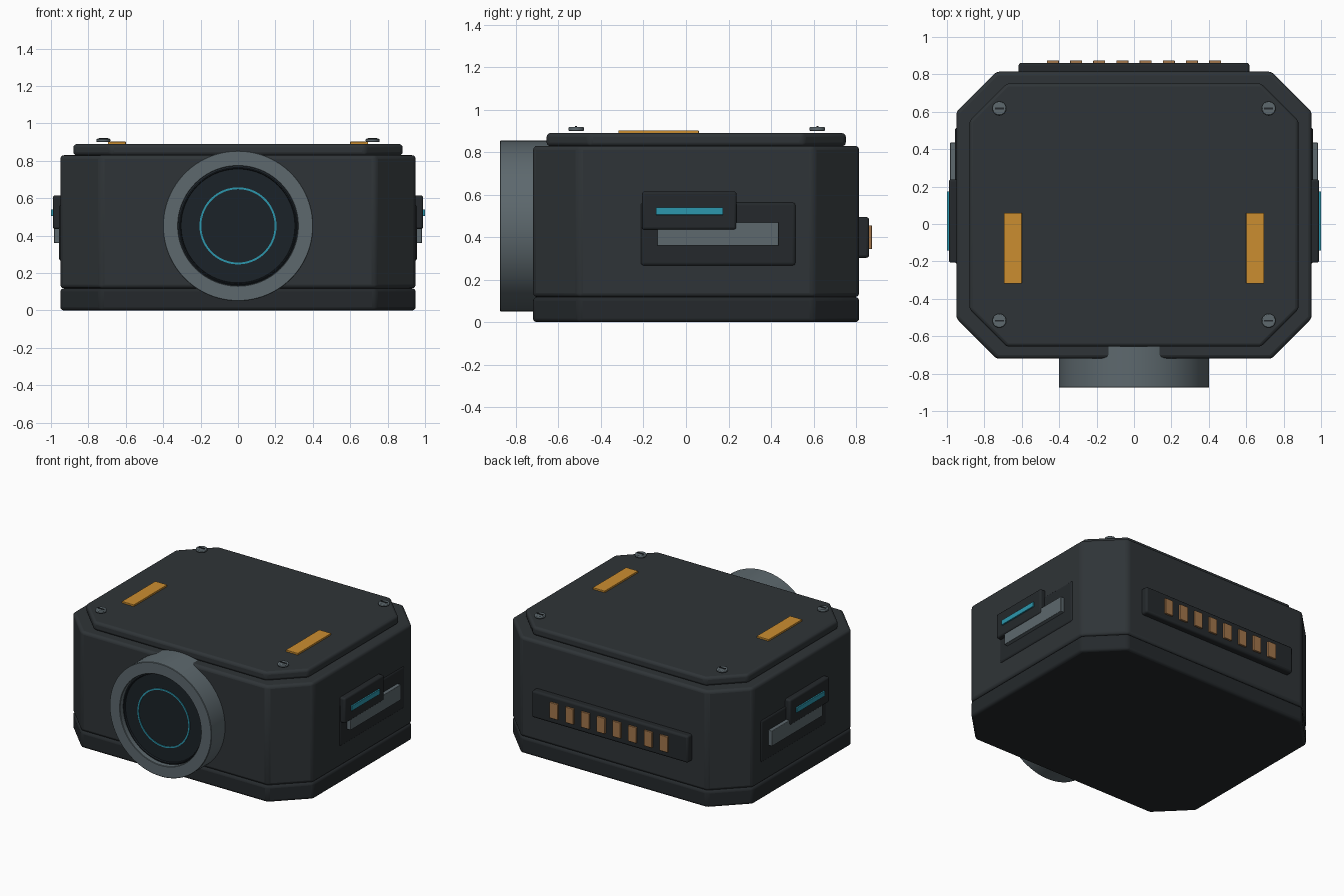
import bpy, bmesh, math
from mathutils import Vector

if "Cube" in bpy.data.objects:
    bpy.data.objects.remove(bpy.data.objects["Cube"])


def material(name, r, g, b):
    m = bpy.data.materials.new(name)
    m.diffuse_color = (r, g, b, 1)
    m.use_nodes = True
    m.node_tree.nodes["Principled BSDF"].inputs["Base Color"].default_value = m.diffuse_color
    return m


SHELL = material("shell", 0.028, 0.034, 0.038)
DARK = material("dark_shell", 0.018, 0.022, 0.025)
GLASS = material("glass", 0.011, 0.016, 0.021)
METAL = material("metal", 0.11, 0.14, 0.155)
TEAL = material("teal", 0.025, 0.31, 0.42)
AMBER = material("amber", 0.6, 0.27, 0.03)
COPPER = material("copper", 0.36, 0.18, 0.07)


def finish(name, bm, mat, bevel=0.0, segments=3):
    bmesh.ops.recalc_face_normals(bm, faces=bm.faces)
    me = bpy.data.meshes.new(name)
    bm.to_mesh(me)
    bm.free()
    me.materials.append(mat)
    ob = bpy.data.objects.new(name, me)
    bpy.context.collection.objects.link(ob)
    if bevel:
        mod = ob.modifiers.new("bevel", 'BEVEL')
        mod.width, mod.segments = bevel, segments
        mod.limit_method, mod.angle_limit = 'ANGLE', math.radians(30)
    bpy.ops.object.select_all(action='DESELECT')
    ob.select_set(True)
    bpy.context.view_layer.objects.active = ob
    bpy.ops.object.shade_smooth_by_angle(angle=math.radians(35))
    return ob


def box(name, x, y, z, mat, bevel=0.0):
    """Box from (min, max) ranges."""
    bm = bmesh.new()
    bmesh.ops.create_cube(bm, size=1)
    for v in bm.verts:
        v.co = Vector([(a + b) / 2 + c * (b - a) for c, (a, b) in zip(v.co, (x, y, z))])
    return finish(name, bm, mat, bevel)


def octagon(name, hx, y0, y1, c, z0, z1, mat, bevel):
    """Rectangular prism with chamfered upright corners."""
    pts = [(hx - c, y0), (hx, y0 + c), (hx, y1 - c), (hx - c, y1)]
    pts += [(-x, y) for x, y in reversed(pts)]
    bm = bmesh.new()
    face = bm.faces.new([bm.verts.new((x, y, z0)) for x, y in pts])
    ext = bmesh.ops.extrude_face_region(bm, geom=[face])
    # keep a bottom cap whichever way the extrude treats the source face
    top = [v for v in ext["geom"] if isinstance(v, bmesh.types.BMVert)]
    bmesh.ops.translate(bm, verts=top, vec=(0, 0, z1 - z0))
    bmesh.ops.holes_fill(bm, edges=[e for e in bm.edges if e.is_boundary])
    return finish(name, bm, mat, bevel)


def lathe(name, profile, mat, closed=False, n=96):
    """Revolve (radius, y) points about the lens axis."""
    bm = bmesh.new()
    vs = [bm.verts.new((r, y, 0.452)) for r, y in profile]
    edges = [bm.edges.new(p) for p in zip(vs, vs[1:])]
    if closed:
        edges.append(bm.edges.new((vs[-1], vs[0])))
    bmesh.ops.spin(bm, geom=vs + edges, cent=(0, 0, 0.452), axis=(0, 1, 0),
                   angle=2 * math.pi, steps=n)
    bmesh.ops.remove_doubles(bm, verts=bm.verts, dist=1e-5)
    return finish(name, bm, mat)


# Housing
octagon("base", 0.95, -0.72, 0.815, 0.215, 0, 0.118, DARK, 0.018)
octagon("body", 0.95, -0.72, 0.815, 0.215, 0.118, 0.83, SHELL, 0.02)
octagon("lid", 0.88, -0.656, 0.752, 0.2, 0.828, 0.89, SHELL, 0.018)

# Lens: barrel, bezel and glass, glowing ring
lathe("lens_barrel", [(0.402, -0.64), (0.402, -0.872), (0.399, -0.875),
                      (0.323, -0.875), (0.32, -0.872), (0.32, -0.64)], METAL, True)
lathe("lens_glass", [(0, -0.70), (0.32, -0.70), (0.32, -0.838), (0.312, -0.846),
                     (0.307, -0.846), (0.304, -0.835), (0, -0.835)], GLASS)
lathe("lens_ring", [(0.196, -0.832), (0.196, -0.84), (0.206, -0.84), (0.206, -0.832)],
      TEAL, True)

# Side latches and lid strips, mirrored left and right
for s, side in ((1, "right"), (-1, "left")):
    def across(a, b):
        return tuple(sorted((s * a, s * b)))
    box(side + "_plate", across(0.92, 0.957), (-0.215, 0.517), (0.265, 0.565), DARK, 0.015)
    box(side + "_slide", across(0.94, 0.984), (-0.135, 0.435), (0.36, 0.47), METAL, 0.004)
    box(side + "_latch", across(0.94, 0.99), (-0.207, 0.238), (0.435, 0.615), DARK, 0.012)
    box(side + "_light", across(0.97, 1.0), (-0.142, 0.175), (0.505, 0.54), TEAL, 0.002)
    box(side + "_strip", across(0.6, 0.695), (-0.318, 0.06), (0.88, 0.902), AMBER, 0.002)
    # Lid screws with driver slots
    for y, end in ((0.618, "back"), (-0.517, "front")):
        bm = bmesh.new()
        bmesh.ops.create_cone(bm, cap_ends=True, segments=32, radius1=0.037,
                              radius2=0.037, depth=0.018)
        bmesh.ops.translate(bm, verts=bm.verts, vec=(s * 0.72, y, 0.909))
        finish(f"{side}_{end}_screw", bm, METAL, 0.005, 2)
        box(f"{side}_{end}_screw_slot", across(0.696, 0.744), (y - 0.005, y + 0.005),
            (0.91, 0.922), DARK)

# Rear connector with contacts
box("connector", (-0.617, 0.617), (0.79, 0.862), (0.303, 0.495), DARK, 0.014)
for i in range(8):
    x = (i - 3.5) * 0.124
    box(f"contact_{i + 1}", (x - 0.032, x + 0.032), (0.84, 0.875), (0.344, 0.456), COPPER, 0.003)
